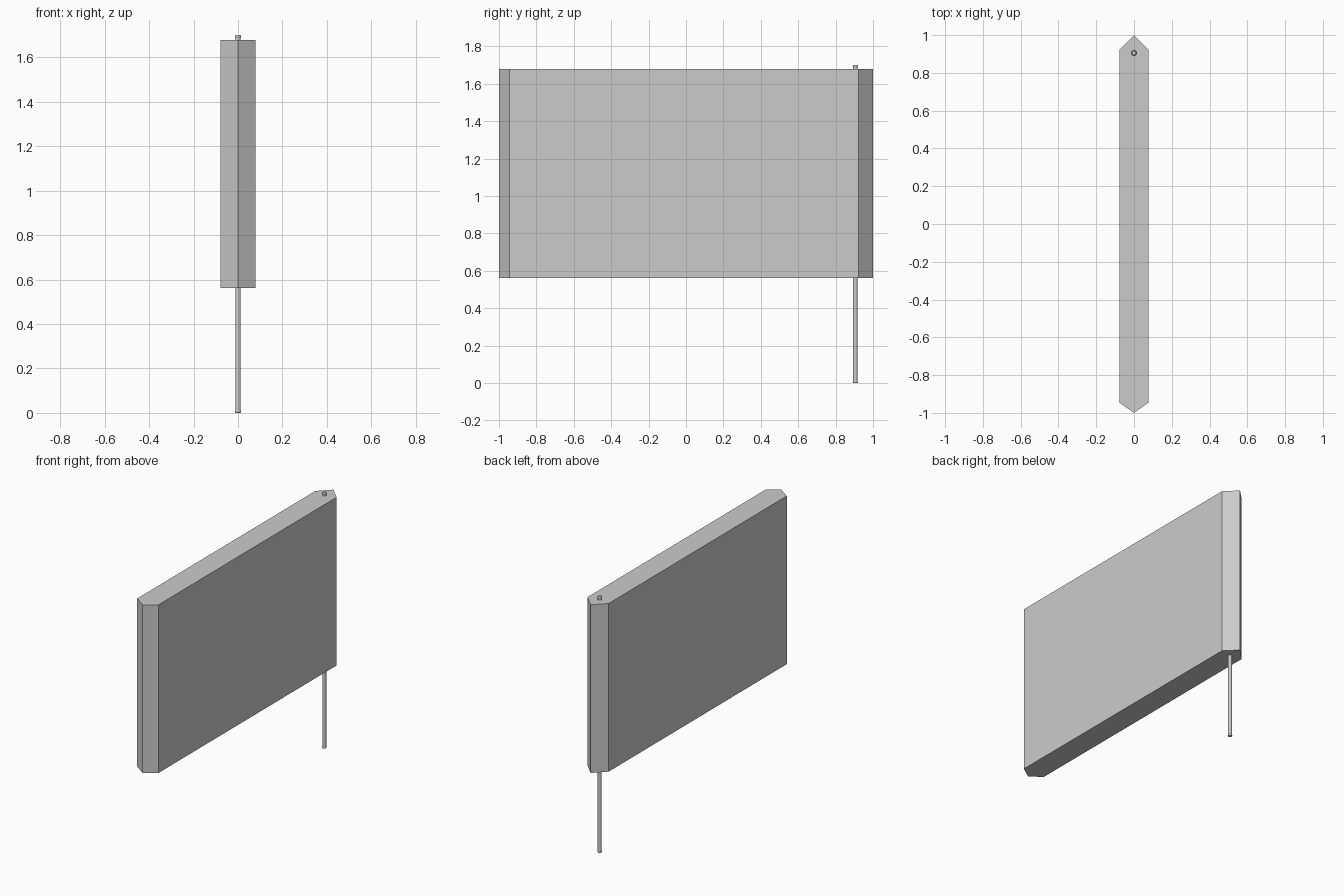
import bpy, bmesh, math

if "Cube" in bpy.data.objects:
    bpy.data.objects.remove(bpy.data.objects["Cube"])

def finish(bm, name, smooth=False):
    bmesh.ops.recalc_face_normals(bm, faces=bm.faces)
    me = bpy.data.meshes.new(name)
    bm.to_mesh(me)
    bm.free()
    ob = bpy.data.objects.new(name, me)
    bpy.context.collection.objects.link(ob)
    if smooth:
        bpy.ops.object.select_all(action='DESELECT')
        ob.select_set(True)
        bpy.context.view_layer.objects.active = ob
        bpy.ops.object.shade_smooth_by_angle(angle=math.radians(35))
    return ob

def lathe(name, profile, y, sides=24):
    bm = bmesh.new()
    rings = []
    for r, z in profile:
        rings.append([bm.verts.new((r * math.cos(2 * math.pi * i / sides),
                                    y + r * math.sin(2 * math.pi * i / sides), z))
                      for i in range(sides)])
    for a, b in zip(rings, rings[1:]):
        for i in range(sides):
            j = (i + 1) % sides
            bm.faces.new((a[i], a[j], b[j], b[i]))
    bm.faces.new(rings[0])
    bm.faces.new(rings[-1])
    return finish(bm, name, True)

# Flag panel: pointed-end outline extruded upward
bm = bmesh.new()
outline = [(0, -1), (0.078, -0.945), (0.078, 0.922), (0, 1), (-0.078, 0.922), (-0.078, -0.945)]
face = bm.faces.new([bm.verts.new((x, y, 0.562)) for x, y in outline])
ext = bmesh.ops.extrude_face_region(bm, geom=[face])
top = [v for v in ext['geom'] if isinstance(v, bmesh.types.BMVert)]
bmesh.ops.translate(bm, verts=top, vec=(0, 0, 1.116))
if not face.is_valid or len(bm.faces) < 8:
    bm.faces.new([v for v in bm.verts if v not in top])
finish(bm, "panel")

# Pole running through the panel, and its rounded end caps
POLE_Y = 0.905
lathe("pole", [(0.012, 0.004), (0.012, 1.69)], POLE_Y)
cap = [(0.010, 0), (0.013, 0.003), (0.014, 0.006), (0.013, 0.010), (0.011, 0.012)]
lathe("bottom_cap", cap, POLE_Y)
lathe("top_cap", [(r, 1.70 - z) for r, z in cap], POLE_Y)
